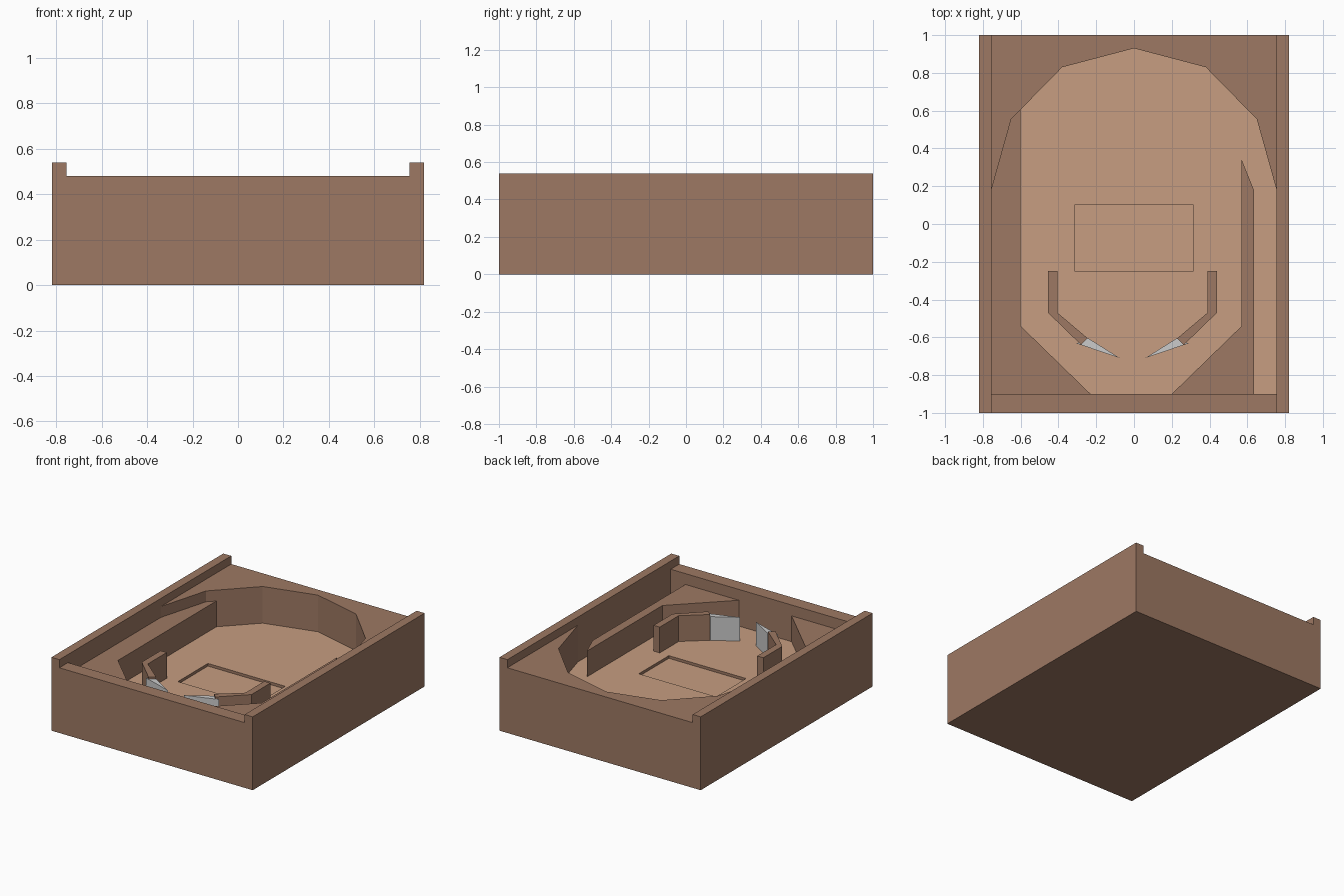
import bpy, bmesh

if "Cube" in bpy.data.objects:
    bpy.data.objects.remove(bpy.data.objects["Cube"])

FLOOR, WALL, DECK, RAIL = 0.21, 0.40, 0.48, 0.54


def material(name, color):
    m = bpy.data.materials.new(name)
    m.diffuse_color = color
    m.use_nodes = True
    m.node_tree.nodes["Principled BSDF"].inputs["Base Color"].default_value = m.diffuse_color
    return m


brown = material("brown_wood", (0.34, 0.19, 0.125, 1))
tan = material("tan_floor", (0.57, 0.34, 0.22, 1))


def prism(name, pts, z0, z1, mat=None):
    """Extrude a plan outline from z0 to z1."""
    bm = bmesh.new()
    face = bm.faces.new([bm.verts.new((x, y, z0)) for x, y in pts])
    ext = bmesh.ops.extrude_face_region(bm, geom=[face])
    for v in ext["geom"]:
        if isinstance(v, bmesh.types.BMVert):
            v.co.z = z1
    bmesh.ops.recalc_face_normals(bm, faces=bm.faces)
    me = bpy.data.meshes.new(name)
    bm.to_mesh(me)
    bm.free()
    ob = bpy.data.objects.new(name, me)
    bpy.context.collection.objects.link(ob)
    if mat:
        me.materials.append(mat)
    return ob


def rect(x0, x1, y0, y1):
    return [(x0, y0), (x1, y0), (x1, y1), (x0, y1)]


def mirrored(pts, centre):
    return [(2 * centre - x, y) for x, y in pts]


def carve(target, pts, z0, z1):
    """Cut an extruded outline out of the target."""
    cutter = prism("cutter", pts, z0, z1)
    cutter.hide_render = True
    mod = target.modifiers.new("carve", "BOOLEAN")
    mod.operation = "DIFFERENCE"
    mod.solver = "EXACT"
    mod.object = cutter
    bpy.context.view_layer.objects.active = target
    bpy.ops.object.modifier_apply(modifier=mod.name)
    bpy.data.objects.remove(cutter)


# Cabinet: block with side rails, arched play area and a shallow floor recess
cabinet = prism("cabinet", rect(-0.82, 0.82, -1, 1), 0, RAIL, brown)
carve(cabinet, rect(-0.755, 0.755, -1.2, 1.2), DECK, 1)
half_arch = [(0.755, 0.18), (0.65, 0.555), (0.38, 0.83)]
arch = [(0.755, -0.9)] + half_arch + [(0, 0.93)]
arch += mirrored(half_arch, 0)[::-1] + [(-0.755, -0.9)]
carve(cabinet, arch, FLOOR, 1)
carve(cabinet, rect(-0.315, 0.315, -0.25, 0.10), FLOOR - 0.02, 1)

# Tan playfield colour on the sunken upward faces
cabinet.data.materials.clear()
cabinet.data.materials.append(brown)
cabinet.data.materials.append(tan)
for p in cabinet.data.polygons:
    p.material_index = int(p.normal.z > 0.9 and p.center.z < FLOOR + 0.05)

# Left side block and right lane divider
prism("left_side_block",
      [(-0.755, -0.9), (-0.23, -0.9), (-0.60, -0.54), (-0.60, 0.605),
       (-0.65, 0.555), (-0.755, 0.18)], FLOOR, WALL, brown)
prism("lane_divider",
      [(0.20, -0.9), (0.635, -0.9), (0.635, 0.18), (0.57, 0.34),
       (0.57, -0.54)], FLOOR, WALL, brown)

# Guide rails and flippers, mirrored about the playfield centre
guide = [(-0.455, -0.25), (-0.455, -0.47), (-0.28, -0.64), (-0.245, -0.605),
         (-0.405, -0.47), (-0.405, -0.25)]
flipper = [(-0.305, -0.632), (-0.075, -0.71), (-0.242, -0.605)]
for side, flip in (("left", False), ("right", True)):
    for part, pts, top, mat in (("guide", guide, WALL, brown),
                                ("flipper", flipper, 0.385, None)):
        outline = mirrored(pts, -0.008) if flip else pts
        prism(f"{side}_{part}", outline, FLOOR, top, mat)
